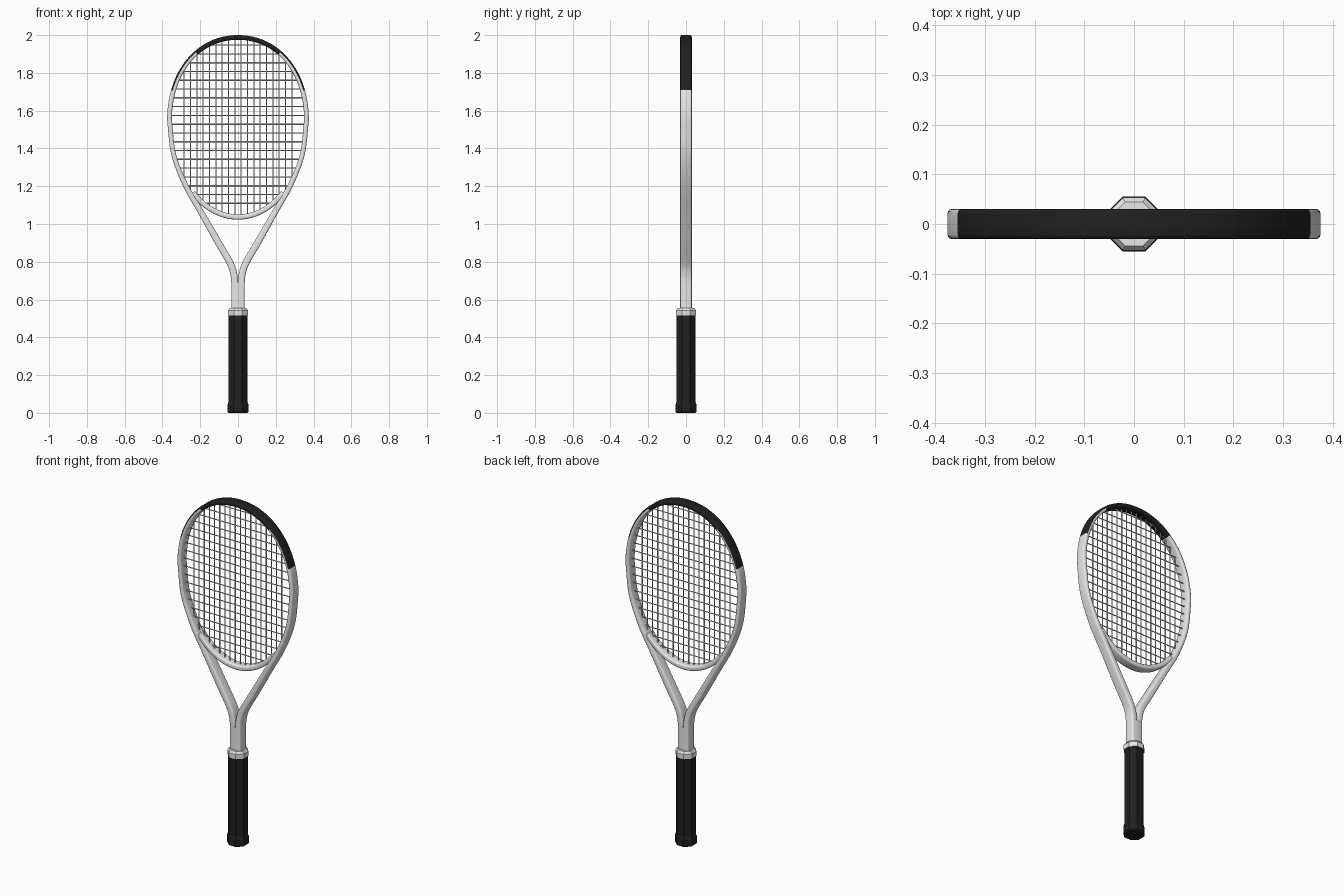
import bpy, bmesh
from math import sin, cos, pi
from mathutils import Vector

if "Cube" in bpy.data.objects:
    bpy.data.objects.remove(bpy.data.objects["Cube"])


def material(name, rgb, rough=0.5):
    m = bpy.data.materials.new(name)
    m.use_nodes = True
    m.diffuse_color = (*rgb, 1)
    bsdf = m.node_tree.nodes["Principled BSDF"]
    bsdf.inputs["Base Color"].default_value = (*rgb, 1)
    bsdf.inputs["Roughness"].default_value = rough
    return m


SILVER = material("silver", (0.8, 0.81, 0.8))
BLACK = material("black rubber", (0.014, 0.014, 0.014))
STRING = material("string white", (0.8, 0.8, 0.8))


def finish(bm, name, mats, angle=None):
    bmesh.ops.recalc_face_normals(bm, faces=bm.faces)
    mesh = bpy.data.meshes.new(name)
    bm.to_mesh(mesh)
    bm.free()
    for m in mats:
        mesh.materials.append(m)
    ob = bpy.data.objects.new(name, mesh)
    bpy.context.collection.objects.link(ob)
    if angle:
        bpy.ops.object.select_all(action='DESELECT')
        ob.select_set(True)
        bpy.context.view_layer.objects.active = ob
        bpy.ops.object.shade_smooth_by_angle(angle=angle)


def rounded_section(w, d, r, steps=3):
    """Rounded rectangle: w across the path, d through the depth."""
    out = []
    for k, (sx, sy) in enumerate([(1, 1), (-1, 1), (-1, -1), (1, -1)]):
        for i in range(steps + 1):
            a = (k + i / steps) * pi / 2
            out.append((sx * (w / 2 - r) + r * cos(a), sy * (d / 2 - r) + r * sin(a)))
    return out


def sweep(name, path, widths, depth, mats, paint=None):
    """Sweep a rounded section along a path in the x-z plane."""
    bm = bmesh.new()
    rings = []
    for i, (x, z) in enumerate(path):
        a, b = path[max(i - 1, 0)], path[min(i + 1, len(path) - 1)]
        t = Vector((b[0] - a[0], b[1] - a[1])).normalized()
        n = Vector((t.y, -t.x))
        sec = rounded_section(widths[i], depth, 0.009)
        rings.append([bm.verts.new((x + n.x * u, v, z + n.y * u)) for u, v in sec])
    count = len(sec)
    for i in range(len(rings) - 1):
        for j in range(count):
            k = (j + 1) % count
            f = bm.faces.new((rings[i][j], rings[i][k], rings[i + 1][k], rings[i + 1][j]))
            if paint:
                f.material_index = paint(i, (sec[j][0] + sec[k][0]) / 2)
    bm.faces.new(rings[0])
    bm.faces.new(rings[-1])
    finish(bm, name, mats, 0.7)


def spline(pts, steps):
    """Catmull-Rom curve through the points."""
    p = [Vector(q) for q in pts]
    p = [2 * p[0] - p[1]] + p + [2 * p[-1] - p[-2]]
    out = []
    for a, b, c, d in zip(p, p[1:], p[2:], p[3:]):
        for s in range(steps):
            t = s / steps
            out.append(0.5 * (2 * b + (c - a) * t + (2 * a - 5 * b + 4 * c - d) * t * t
                              + (3 * b - a - 3 * c + d) * t ** 3))
    return out


# Hoop outline: a slightly squared oval
CZ, RX, TOP, LOW, POWER = 1.55, 0.3625, 0.4375, 0.513, 2.1


def oval(t):
    """Fraction of one half-axis left at fraction t of the other."""
    return max(0, 1 - abs(t) ** POWER) ** (1 / POWER)


# Hoop and throat: one bent tube, black bumper on its crown
ARC = 64
side = spline([(0.0175, 0.69), (0.0215, 0.73), (0.04, 0.79), (0.103, 0.9), (0.2, 1.07),
               (0.28, 1.21), (0.341, 1.37), (RX, CZ)], 6)
quarter = []
for i in range(ARC // 2):
    a = pi * i / ARC
    quarter.append((RX * cos(a) ** (2 / POWER), CZ + TOP * sin(a) ** (2 / POWER)))
half = [tuple(q) for q in side] + quarter
path = half + [(0, CZ + TOP)] + [(-x, z) for x, z in reversed(half)]
widths = [0.036 - 0.011 * min(max((z - 0.9) / 0.4, 0), 1) for x, z in path]


def bumper(i, across):
    k = i - len(side)
    k = min(k, ARC - 1 - k)
    return int(k >= 19 or (k >= 7 and across > 0.004))


sweep("frame", path, widths, 0.061, [SILVER, BLACK], bumper)

# Bridge closing the hoop above the throat
bridge = []
for i in range(33):
    a = pi * (1.27 + 0.46 * i / 32)
    bridge.append((RX * cos(a), CZ + LOW * sin(a)))
sweep("throat_bridge", bridge, [0.028] * 33, 0.057, [SILVER])

# Shaft
sweep("shaft", [(0, 0.53), (0, 0.69)], [0.07] * 2, 0.061, [SILVER])


# Strings
def strings(name, ends, offset):
    bm = bmesh.new()
    for a, b in ends:
        a, b = Vector((a[0], offset, a[1])), Vector((b[0], offset, b[1]))
        rot = (b - a).to_track_quat('Z', 'Y').to_matrix().to_4x4()
        rot.translation = (a + b) / 2
        bmesh.ops.create_cone(bm, segments=6, radius1=0.0032, radius2=0.0032,
                              depth=(b - a).length, cap_ends=False, matrix=rot)
    finish(bm, name, [STRING], 1.2)


mains, crosses = [], []
for i in range(18):
    x = (i - 8.5) * 0.0335
    h = oval(x / RX)
    mains.append(((x, CZ - LOW * h), (x, CZ + TOP * h)))
for i in range(19):
    z = 1.11 + i * 0.0465
    w = RX * oval((z - CZ) / (TOP if z > CZ else LOW))
    crosses.append(((-w, z), (w, z)))
strings("main_strings", mains, -0.0015)
strings("cross_strings", crosses, 0.0015)


# Octagonal handle parts, given as (apothem, height) rings
def octagon(name, rings, mat):
    bm = bmesh.new()
    loops = [[bm.verts.new((r / cos(pi / 8) * cos(pi * (k + 0.5) / 4),
                            r / cos(pi / 8) * sin(pi * (k + 0.5) / 4), z)) for k in range(8)]
             for r, z in rings]
    for lo, hi in zip(loops, loops[1:]):
        for k in range(8):
            bm.faces.new((lo[k], lo[(k + 1) % 8], hi[(k + 1) % 8], hi[k]))
    bm.faces.new(loops[0])
    bm.faces.new(loops[-1])
    finish(bm, name, [mat])


octagon("grip", [(0.05, 0.04), (0.05, 0.515)], BLACK)
octagon("butt_cap", [(0.05, 0), (0.055, 0.006), (0.055, 0.045), (0.05, 0.06)], BLACK)
octagon("collar", [(0.053, 0.515), (0.053, 0.543), (0.044, 0.555)], SILVER)
